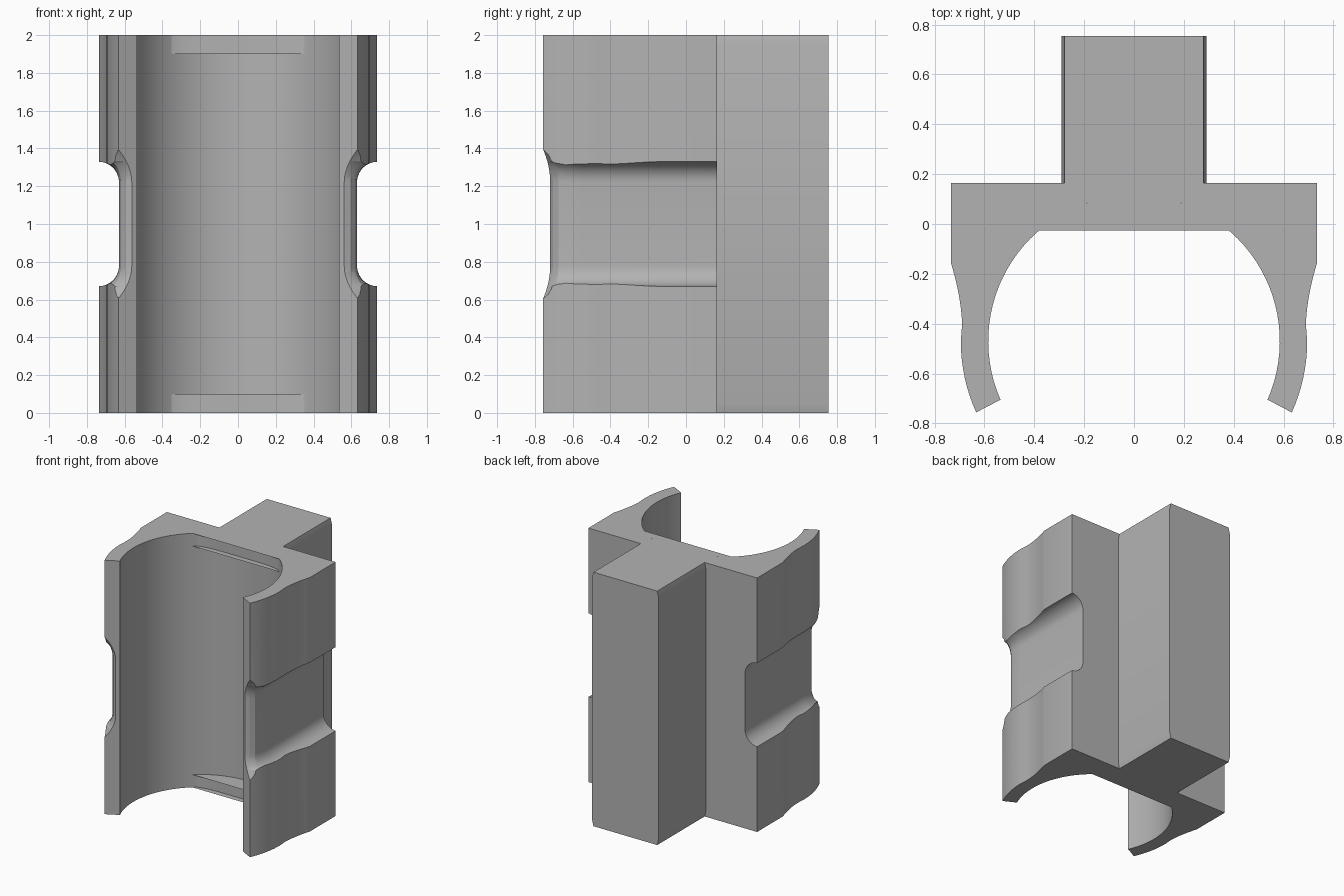
import bpy, bmesh, math

if "Cube" in bpy.data.objects:
    bpy.data.objects.remove(bpy.data.objects["Cube"], do_unlink=True)

grey = bpy.data.materials.new("plain grey")
grey.use_nodes = True
colour = (0.45, 0.45, 0.45, 1)
grey.diffuse_color = colour
grey.node_tree.nodes["Principled BSDF"].inputs["Base Color"].default_value = colour

BORE_Y, BORE_R, CLIP_R = -0.47, 0.585, 0.695


def arc(cy, r, start, end, n):
    """Points on a circle centred on x = 0."""
    angles = [math.radians(start + (end - start) * i / n) for i in range(n + 1)]
    return [(r * math.cos(a), cy + r * math.sin(a)) for a in angles]


def mirrored(half):
    """Close a right-hand outline with its mirror image."""
    return half + [(-x, y) for x, y in reversed(half) if abs(x) > 1e-5]


def loft(name, sections):
    """Solid through (z, outline) sections with equal point counts."""
    bm = bmesh.new()
    rings = [[bm.verts.new((x, y, z)) for x, y in pts] for z, pts in sections]
    for low, high in zip(rings, rings[1:]):
        for i in range(len(low)):
            j = (i + 1) % len(low)
            bm.faces.new((low[i], low[j], high[j], high[i]))
    bm.faces.new(rings[0][::-1])
    bm.faces.new(rings[-1])
    bmesh.ops.recalc_face_normals(bm, faces=bm.faces)
    mesh = bpy.data.meshes.new(name)
    bm.to_mesh(mesh)
    bm.free()
    mesh.materials.append(grey)
    obj = bpy.data.objects.new(name, mesh)
    bpy.context.collection.objects.link(obj)
    return obj


def smooth(obj):
    bpy.ops.object.select_all(action='DESELECT')
    obj.select_set(True)
    bpy.context.view_layer.objects.active = obj
    bpy.ops.object.shade_smooth_by_angle(angle=math.radians(25))


def body_outline(stem):
    """Stem, shoulders, waisted clip arms and round bore."""
    waist = [(0.69 + 0.045 * (1 - t / 8) ** 1.7, -0.155 - 0.25 * t / 8) for t in range(9)]
    half = [(stem, 0.755), (stem, 0.165), (0.735, 0.165)] + waist
    half += arc(BORE_Y, CLIP_R, 0, -24.3, 8)
    half += arc(BORE_Y, BORE_R, -23.7, 90, 30)
    return mirrored(half)


# Clip body with slightly tapered stem ends
body = loft("clip_body", [(z, body_outline(s)) for z, s in
                          ((0, 0.278), (0.05, 0.29), (1.95, 0.29), (2, 0.278))])


# Side groove cutter: filleted floor that wraps around the arm tip
def groove_outline(dz):
    r, start = 0.11, 0.22
    d = max(dz - start, 0)
    side = r - math.sqrt(max(r * r - min(d, r) ** 2, 0))
    tip = 0.06 * (d / 0.17) ** 2
    # x, y, outward direction, share of the side offset
    floor = [(0.63, 0.3, 1, 0, 1), (0.63, -0.55, 1, 0, 1), (0.63, -0.63, 1, -0.1, 0.8),
             (0.62, -0.675, 0.9, -0.44, 0.4), (0.595, -0.705, 0.6, -0.8, 0),
             (0.56, -0.72, 0.35, -0.94, 0), (0.5, -0.73, 0, -1, 0)]
    pts = []
    for x, y, nx, ny, share in floor:
        o = side * share + tip * (1 - share)
        pts.append((x + nx * o, y + ny * o))
    return pts + [(0.5, -1), (1, -1), (1, 0.3)]


steps = [0.22 + 0.11 * math.sin(math.radians(a)) for a in range(0, 91, 10)] + [0.36, 0.39]
levels = [-d for d in reversed(steps)] + steps
for side in (1, -1):
    cutter = loft("groove_cutter", [(1 + d, [(x * side, y) for x, y in groove_outline(abs(d))])
                                    for d in levels])
    cutter.hide_render = True
    mod = body.modifiers.new("groove", 'BOOLEAN')
    mod.operation = 'DIFFERENCE'
    mod.solver = 'EXACT'
    mod.object = cutter
    bpy.context.view_layer.objects.active = body
    bpy.ops.object.modifier_apply(modifier=mod.name)
    bpy.data.objects.remove(cutter, do_unlink=True)
smooth(body)

# Flattened lips at both ends of the bore
lip_edge = [(0.16 + 0.22 * math.sin(math.radians(a)),
             0.02 - 0.045 * (1 - math.cos(math.radians(a)))) for a in range(0, 91, 15)]
crown = arc(BORE_Y, BORE_R, 90, 49.5, 11)
for name, z in (("lower_lip", 0), ("upper_lip", 1.9)):
    outline = mirrored(crown + lip_edge[::-1])
    # the crown runs over the top, the lip edge back underneath
    outline = crown[::-1] + [(-x, y) for x, y in crown[1:]] \
        + [(-x, y) for x, y in reversed(lip_edge)] + lip_edge
    smooth(loft(name, [(z, outline), (z + 0.1, outline)]))
